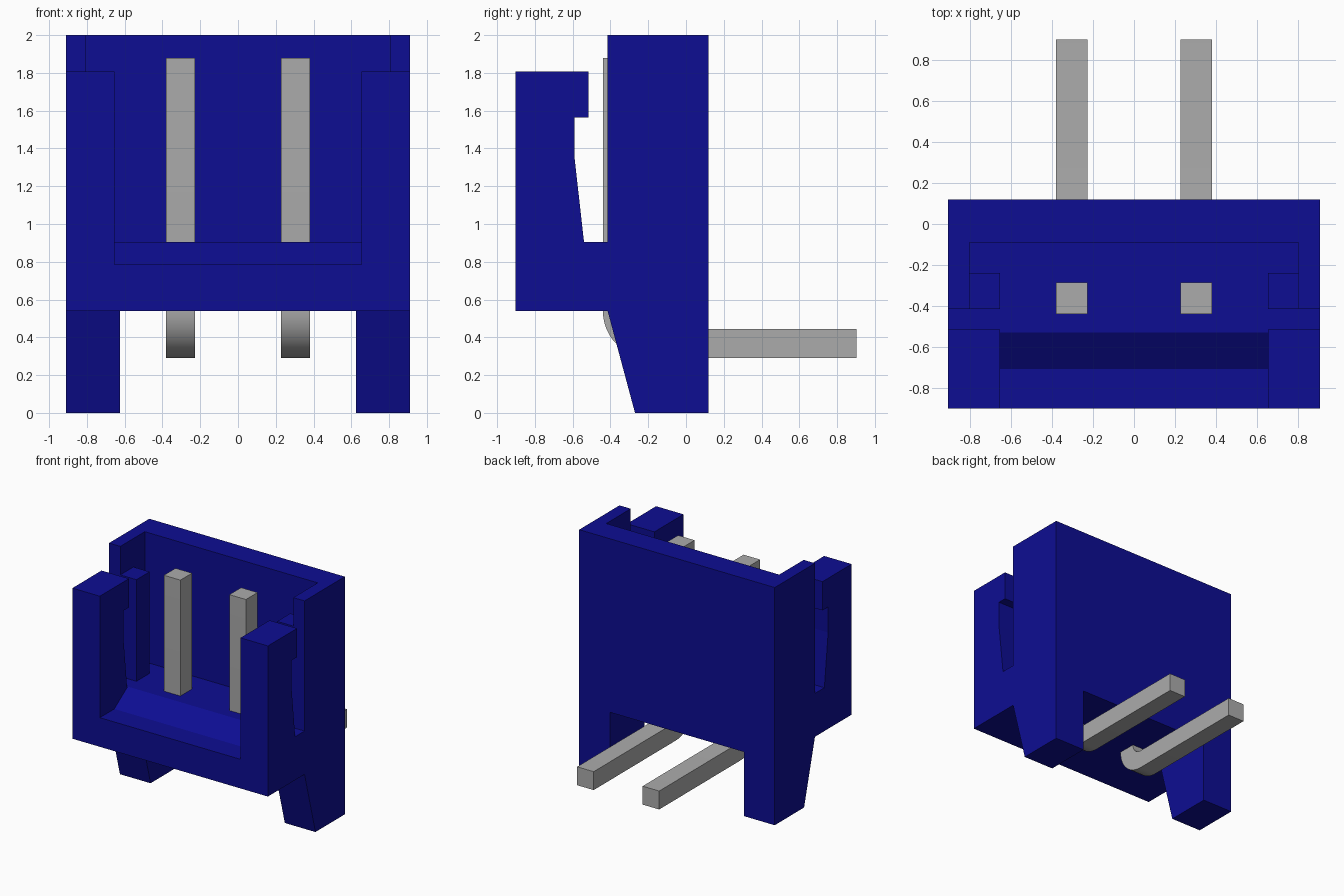
import bpy, bmesh, math

cube = bpy.data.objects.get("Cube")
if cube:
    bpy.data.objects.remove(cube, do_unlink=True)


def make_material(name, rgb, roughness):
    mat = bpy.data.materials.new(name)
    mat.use_nodes = True
    mat.diffuse_color = (*rgb, 1)
    bsdf = mat.node_tree.nodes["Principled BSDF"]
    bsdf.inputs["Base Color"].default_value = (*rgb, 1)
    bsdf.inputs["Roughness"].default_value = roughness
    return mat


blue = make_material("blue plastic", (0.004, 0.004, 0.29), 0.5)
grey = make_material("grey metal", (0.41, 0.41, 0.41), 0.5)


def prism(name, profile, x0, x1, mat):
    """Extrude a (y, z) profile from x0 to x1."""
    bm = bmesh.new()
    face = bm.faces.new([bm.verts.new((x0, y, z)) for y, z in profile])
    ext = bmesh.ops.extrude_face_region(bm, geom=[face])
    verts = [v for v in ext["geom"] if isinstance(v, bmesh.types.BMVert)]
    bmesh.ops.translate(bm, verts=verts, vec=(x1 - x0, 0, 0))
    bmesh.ops.recalc_face_normals(bm, faces=bm.faces)
    mesh = bpy.data.meshes.new(name)
    bm.to_mesh(mesh)
    bm.free()
    mesh.materials.append(mat)
    obj = bpy.data.objects.new(name, mesh)
    bpy.context.collection.objects.link(obj)
    return obj


def activate(obj):
    bpy.ops.object.select_all(action="DESELECT")
    obj.select_set(True)
    bpy.context.view_layer.objects.active = obj


def cut(target, name, profile, half_width):
    """Subtract a centred prism from the target."""
    cutter = prism(name, profile, -half_width, half_width, blue)
    cutter.hide_render = True
    mod = target.modifiers.new(name, "BOOLEAN")
    mod.operation = "DIFFERENCE"
    mod.solver = "EXACT"
    mod.object = cutter
    activate(target)
    bpy.ops.object.modifier_apply(modifier=mod.name)
    bpy.data.objects.remove(cutter, do_unlink=True)


# Housing: side outline with tapered legs, latch slot and hooked front posts
FLOOR = 0.905
housing = prism("housing", [
    (0.12, 0), (0.12, 2), (-0.415, 2), (-0.415, FLOOR), (-0.54, FLOOR),
    (-0.59, 1.35), (-0.59, 1.565), (-0.515, 1.565), (-0.515, 1.807),
    (-0.902, 1.807), (-0.902, 0.54), (-0.415, 0.54), (-0.27, 0)],
    -0.91, 0.91, blue)

# Gap between the legs
cut(housing, "leg_gap", [(-0.6, -0.2), (0.3, -0.2), (0.3, 0.54), (-0.6, 0.54)], 0.625)

# Main cavity, open at the front above a sloped sill
cut(housing, "cavity", [
    (-1.1, 0.785), (-0.71, 0.785), (-0.53, FLOOR), (-0.09, FLOOR),
    (-0.09, 2.2), (-1.1, 2.2)], 0.655)

# Wider rear pocket, leaving a short guide rib on each side wall
cut(housing, "pocket", [
    (-0.24, FLOOR), (-0.09, FLOOR), (-0.09, 2.2), (-0.5, 2.2),
    (-0.5, 1.76), (-0.24, 1.76)], 0.805)


# Bent square pins
def arc(radius, start, end, steps=12):
    angles = [math.radians(start + (end - start) * i / steps) for i in range(steps + 1)]
    return [(-0.19 + radius * math.cos(a), 0.54 + radius * math.sin(a)) for a in angles]


pin_profile = ([(-0.285, 1.88), (-0.44, 1.88)] + arc(0.25, 180, 270)
               + [(0.902, 0.29), (0.902, 0.445)] + arc(0.095, 270, 180))
for side, x in (("right", -0.305), ("left", 0.305)):
    pin = prism(side + "_pin", pin_profile, x - 0.077, x + 0.077, grey)
    activate(pin)
    bpy.ops.object.shade_smooth_by_angle(angle=math.radians(30))
